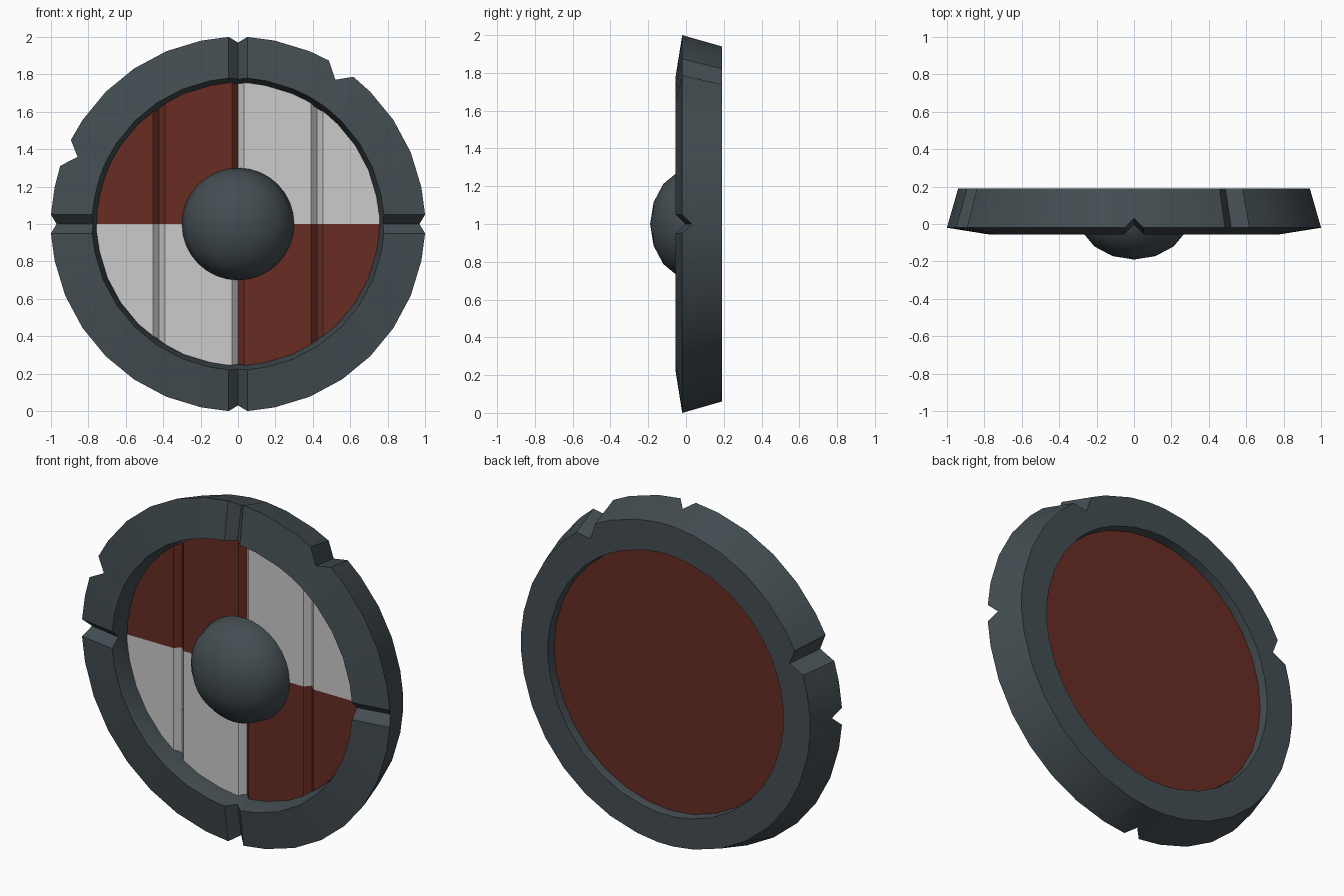
import bpy, bmesh, math
from mathutils import Matrix, Vector

if "Cube" in bpy.data.objects:
    bpy.data.objects.remove(bpy.data.objects["Cube"])


def material(name, rgb):
    m = bpy.data.materials.new(name)
    m.diffuse_color = (*rgb, 1)
    m.use_nodes = True
    m.node_tree.nodes["Principled BSDF"].inputs["Base Color"].default_value = m.diffuse_color
    return m


iron = material("dark_iron", (0.057, 0.075, 0.084))
red = material("red_paint", (0.14, 0.026, 0.017))
white = material("white_paint", (0.8, 0.8, 0.8))


def finish(bm, name, mats, smooth=True):
    bmesh.ops.recalc_face_normals(bm, faces=bm.faces)
    me = bpy.data.meshes.new(name)
    bm.to_mesh(me)
    bm.free()
    ob = bpy.data.objects.new(name, me)
    bpy.context.collection.objects.link(ob)
    for m in mats:
        me.materials.append(m)
    if smooth:
        bpy.ops.object.select_all(action='DESELECT')
        ob.select_set(True)
        bpy.context.view_layer.objects.active = ob
        bpy.ops.object.shade_smooth_by_angle(angle=math.radians(30))
    return ob


# Iron rim: (radius, depth) section swept around 32 sides
SECTION = [(1.0, -0.02), (0.78, -0.055), (0.75, 0.07), (0.765, 0.19), (0.94, 0.19)]
GROOVE = [(0.97, 0.03), (0.775, -0.005)] + SECTION[2:]


def station(deg, section=SECTION, side=0, outer=1.0):
    a = math.radians(deg)
    pts = []
    for i, (r, y) in enumerate(section):
        r *= outer if i in (0, 4) else 1
        pts.append((r * math.cos(a) - side * math.sin(a), y,
                    1 + r * math.sin(a) + side * math.cos(a)))
    return pts


stations = []
for i in range(32):
    deg = i * 11.25
    if i % 8 == 0:            # V groove at each quarter
        stations += [station(deg, side=-0.05), station(deg, GROOVE), station(deg, side=0.05)]
    elif i == 5:              # battle nick, upper right
        stations += [station(51.9), station(56, outer=0.93), station(60.9)]
    elif i == 14:             # battle nick, upper left
        stations += [station(153.3), station(157.3, outer=0.93), station(161.9)]
    else:
        stations.append(station(deg))

bm = bmesh.new()
rings = [[bm.verts.new(p) for p in s] for s in stations]
for k, a in enumerate(rings):
    b = rings[(k + 1) % len(rings)]
    for j in range(5):
        n = (j + 1) % 5
        bm.faces.new((a[j], b[j], b[n], a[n]))
finish(bm, "rim", [iron])

# Plank disc: cylinder sliced at the plank joints, joint centres pushed in
bm = bmesh.new()
bmesh.ops.create_cone(bm, cap_ends=True, segments=32, radius1=0.76, radius2=0.76, depth=0.09,
                      matrix=Matrix.Translation((0, 0.095, 1)) @ Matrix.Rotation(math.pi / 2, 4, 'X'))
joints = (-0.4225, 0, 0.4225)


def cut(co, no):
    bmesh.ops.bisect_plane(bm, geom=bm.verts[:] + bm.edges[:] + bm.faces[:],
                           plane_co=co, plane_no=no)


for j in joints:
    for d in (-0.033, 0, 0.033):
        cut(Vector((j + d, 0, 1)), Vector((1, 0, 0)))
cut(Vector((0, 0, 1)), Vector((0, 0, 1)))
for v in bm.verts:
    if v.co.y < 0.06 and any(abs(v.co.x - j) < 0.002 for j in joints):
        v.co.y += 0.035
# Quartered paint on the front, plain red behind
for f in bm.faces:
    c = f.calc_center_median()
    f.material_index = int(c.y < 0.094 and c.x * (c.z - 1) > 0)
finish(bm, "plank_disc", [red, white], smooth=False)

# Domed centre boss: flattened half sphere
bm = bmesh.new()
bmesh.ops.create_uvsphere(bm, u_segments=32, v_segments=8, radius=0.3)
bmesh.ops.bisect_plane(bm, geom=bm.verts[:] + bm.edges[:] + bm.faces[:], plane_co=(0, 0, -0.001),
                       plane_no=(0, 0, 1), clear_inner=True)
bmesh.ops.transform(bm, verts=bm.verts, matrix=Matrix.Translation((0, 0.05, 1))
                    @ Matrix.Rotation(math.pi / 2, 4, 'X') @ Matrix.Diagonal((1, 1, 0.8, 1)))
finish(bm, "boss", [iron])
